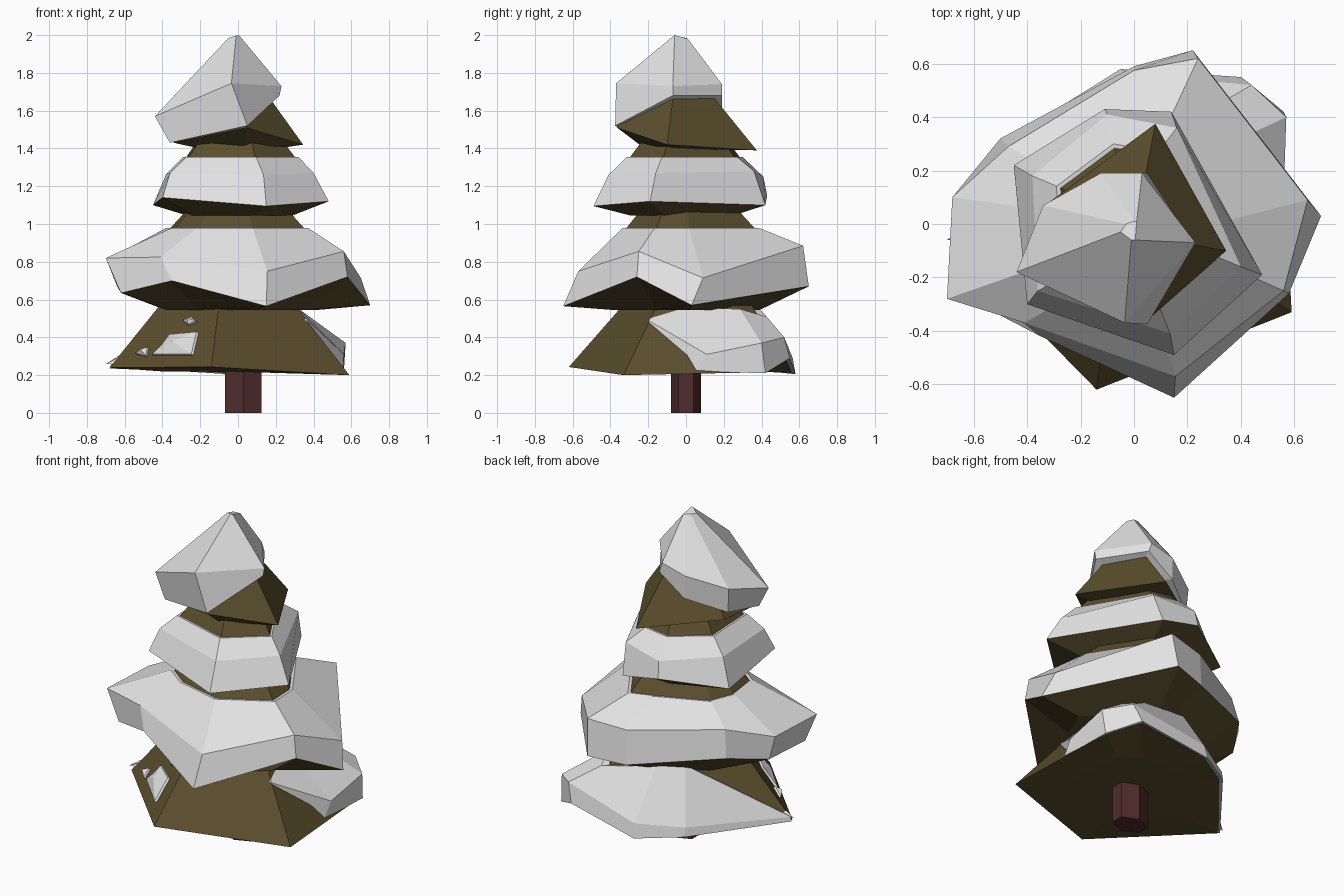
import bpy, bmesh
from mathutils import Vector as V

if "Cube" in bpy.data.objects:
    bpy.data.objects.remove(bpy.data.objects["Cube"])


def material(name, rgb):
    m = bpy.data.materials.new(name)
    m.diffuse_color = (*rgb, 1)
    m.use_nodes = True
    m.node_tree.nodes["Principled BSDF"].inputs["Base Color"].default_value = m.diffuse_color
    return m


SNOW = material("snow white", (0.76, 0.76, 0.76))
NEEDLE = material("needle olive", (0.104, 0.076, 0.026))
BARK = material("bark red brown", (0.08, 0.025, 0.025))


def loft(name, rings, mat):
    """Skin rings of points; a ring of one point closes an end."""
    bm = bmesh.new()
    rows = [[bm.verts.new(p) for p in r] for r in rings]
    for a, b in zip(rows, rows[1:]):
        n = max(len(a), len(b))
        for i in range(n):
            j = (i + 1) % n
            if len(a) == 1:
                bm.faces.new((a[0], b[i], b[j]))
            elif len(b) == 1:
                bm.faces.new((a[i], a[j], b[0]))
            else:
                bm.faces.new((a[i], a[j], b[j], b[i]))
    for end in (rows[0], rows[-1]):
        if len(end) > 2:
            bm.faces.new(end)
    bmesh.ops.recalc_face_normals(bm, faces=bm.faces)
    me = bpy.data.meshes.new(name)
    bm.to_mesh(me)
    bm.free()
    me.materials.append(mat)
    ob = bpy.data.objects.new(name, me)
    bpy.context.collection.objects.link(ob)
    return ob


def boughs(name, rim, under_z, apex):
    inner = [V((p.x * 0.6, p.y * 0.6, under_z)) for p in rim]
    loft(name, [[V((0, 0, under_z + 0.005))], inner, rim, [apex]], NEEDLE)


def snow(name, shoulder, lip, apex, ts):
    """Snow slab: lip and shoulder, with its top edge part way up the cone."""
    top = [p.lerp(apex, t) for p, t in zip(lip, ts)]
    top = [V((p.x * 1.06, p.y * 1.06, p.z)) for p in top]
    z = sum(p.z for p in top) / len(top)
    loft(name, [[V((apex.x, apex.y, z - 0.1))], lip, shoulder, top,
                [V((apex.x, apex.y, z - 0.03))]], SNOW)


def level(lip, apex, z):
    """Fractions that put the top edge of the snow near one height."""
    return [(z - p.z) / (apex.z - p.z) for p in lip]


def pts(*rows):
    return [V(r) for r in rows]


# trunk
loft("trunk", [[V((0.028 + 0.112 * x, 0.08 * y, z)) for x, y in
                ((0, -1), (0.866, -0.5), (0.866, 0.5), (0, 1), (-0.866, 0.5), (-0.866, -0.5))]
               for z in (0, 0.4)], BARK)

# lowest tier: bare at the front, snow at the back
rim = pts((-.68, -.07, .24), (-.14, -.62, .243), (.59, -.33, .2), (.55, .41, .215),
          (.39, .53, .285), (-.05, .56, .212), (-.28, .41, .225))
apex1 = V((-.05, .06, 1.02))
boughs("lower_boughs", rim, 0.22, apex1)
snow("lower_snow",
     pts((.37, -.2, .49), (.56, .11, .31), (.57, .4, .37), (.44, .52, .4), (-.04, .565, .29),
         (-.29, .42, .275), (-.67, -.06, .26), (-.2, -.15, .4)),
     pts((.4, -.15, .3), (.555, .05, .22), (.56, .42, .21), (.4, .55, .29), (-.05, .58, .205),
         (-.29, .43, .22), (-.68, -.06, .235), (-.2, -.15, .33)),
     apex1, (.42, .42, .42, .3, .45, .45, .03, .3))

# snow chips showing through the front left face
n = (rim[1] - rim[0]).cross(apex1 - rim[0]).normalized()
if n.y > 0:
    n = -n
for k, chip in enumerate((
        ((-.46, .30), (-.40, .36), (-.36, .415), (-.20, .43), (-.23, .30)),
        ((-.54, .31), (-.47, .345), (-.48, .295)),
        ((-.29, .485), (-.24, .505), (-.21, .48), (-.26, .46)))):
    base = [V((x, (n.dot(rim[0]) - n.x * x - n.z * z) / n.y, z)) for x, z in chip]
    mid = sum(base, V()) / len(base)
    loft("snow_chip_%d" % (k + 1),
         [[p - n * 0.02 for p in base], [p.lerp(mid, 0.1) + n * 0.012 for p in base],
          [mid + n * 0.035]], SNOW)

# second tier
lip = pts((.15, -.65, .565), (.58, -.26, .72), (.7, .03, .57), (.22, .65, .67), (0, .59, .65),
          (-.5, .32, .72), (-.64, .1, .67), (-.62, -.28, .635), (-.35, -.42, .7))
apex = V((0, 0, 1.37))
boughs("second_boughs", lip, 0.545, apex)
snow("second_snow",
     pts((.155, -.57, .75), (.56, -.25, .855), (.65, .09, .715), (.24, .62, .885), (0, .575, .86),
         (-.47, .29, .88), (-.68, .1, .82), (-.7, -.28, .82), (-.41, -.37, .825)),
     lip, apex, level(lip, apex, 0.98))

# third tier
lip = pts((.15, -.49, 1.095), (.48, -.19, 1.12), (.14, .42, 1.1), (-.11, .43, 1.15),
          (-.45, .22, 1.1), (-.4, -.3, 1.14))
apex = V((0, 0, 1.75))
boughs("third_boughs", lip, 1.045, apex)
snow("third_snow",
     pts((.135, -.41, 1.26), (.4, -.16, 1.27), (.16, .36, 1.28), (-.1, .41, 1.25),
         (-.38, .18, 1.265), (-.36, -.25, 1.27)),
     lip, apex, level(lip, apex, 1.355))

# top tier with a leaning cap of snow
boughs("top_boughs",
       pts((.345, -.1, 1.42), (.08, .375, 1.39), (-.32, .08, 1.44), (-.34, -.19, 1.43),
           (.045, -.365, 1.51)),
       1.4, V((0, -.04, 1.9)))
loft("top_snow",
     [[V((0, -.04, 1.6))],
      pts((-.36, -.2, 1.43), (.05, -.375, 1.52), (.22, -.07, 1.68), (.05, .19, 1.68),
          (-.12, .19, 1.56), (-.33, .06, 1.48)),
      pts((-.44, -.18, 1.57), (-.035, -.37, 1.745), (.23, -.07, 1.73), (.03, .19, 1.74),
          (-.125, .19, 1.7), (-.34, .07, 1.63)),
      pts((-.05, -.03, 1.985), (-.01, -.06, 1.997), (.005, -.06, 2), (.01, .01, 1.98),
          (0, .01, 1.98), (-.03, 0, 1.985))],
     SNOW)
